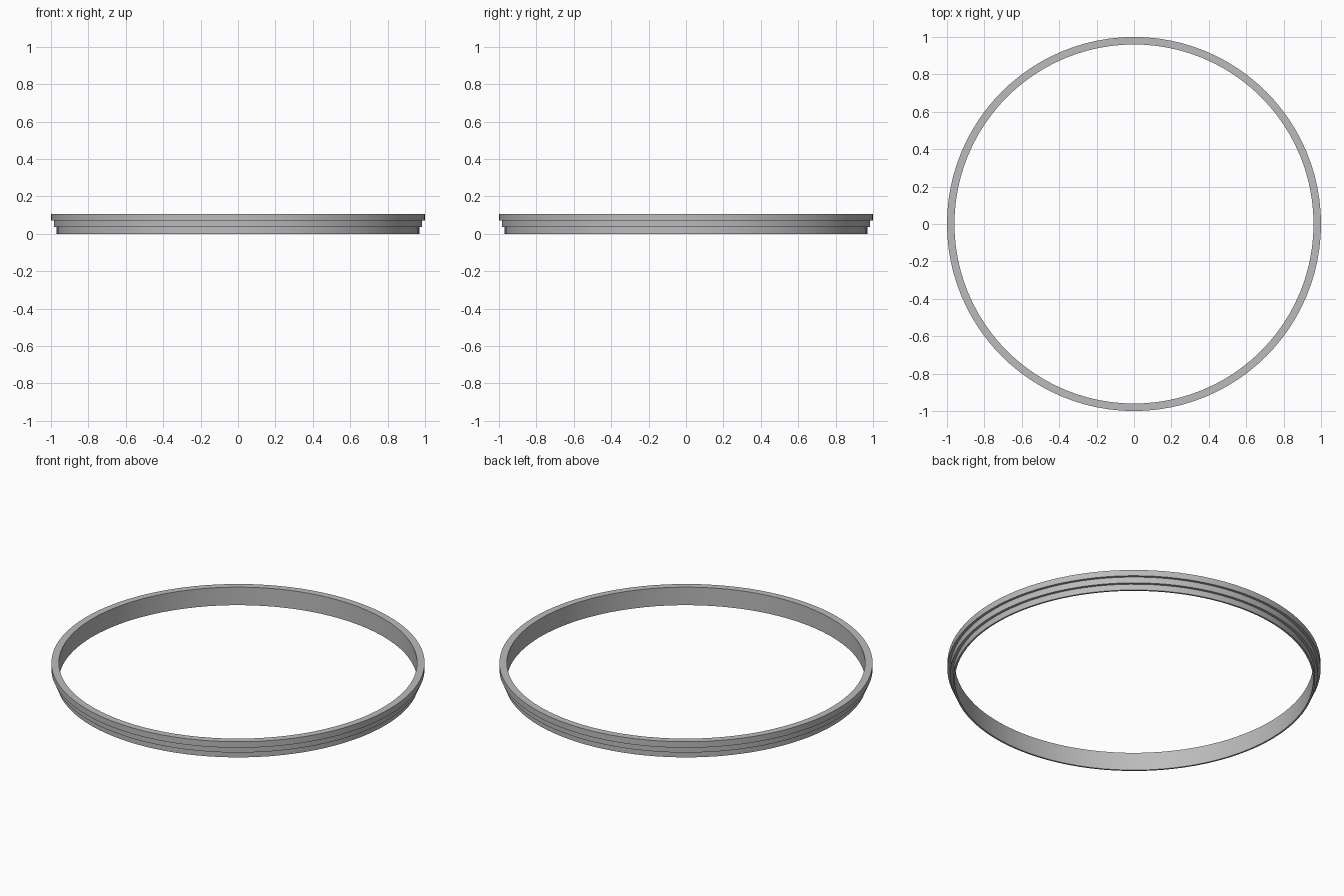
import bpy
import bmesh
from math import cos, sin, tau, radians

cube = bpy.data.objects.get("Cube")
if cube:
    bpy.data.objects.remove(cube, do_unlink=True)

SEGMENTS = 96
INNER = 0.96
STEP = 0.0355
STEP_RADII = (0.97, 0.985, 1.0)

# Plain grey material
grey = bpy.data.materials.new("grey")
grey.use_nodes = True
colour = (0.5, 0.5, 0.5, 1)
grey.diffuse_color = colour
grey.node_tree.nodes["Principled BSDF"].inputs["Base Color"].default_value = colour

# Closed cross-section: straight inner wall, stepped outer wall
profile = [(INNER, 0)]
for i, radius in enumerate(STEP_RADII):
    profile += [(radius, i * STEP), (radius, (i + 1) * STEP)]
profile.append((INNER, len(STEP_RADII) * STEP))

# Sweep the cross-section around the vertical axis
bm = bmesh.new()
loops = []
for s in range(SEGMENTS):
    a = tau * s / SEGMENTS
    loops.append([bm.verts.new((r * cos(a), r * sin(a), z)) for r, z in profile])
for s, loop in enumerate(loops):
    following = loops[(s + 1) % SEGMENTS]
    for k in range(len(profile)):
        n = (k + 1) % len(profile)
        bm.faces.new((loop[k], following[k], following[n], loop[n]))
bmesh.ops.recalc_face_normals(bm, faces=bm.faces)

mesh = bpy.data.meshes.new("stepped_ring")
bm.to_mesh(mesh)
bm.free()
mesh.materials.append(grey)
ring = bpy.data.objects.new("stepped_ring", mesh)
bpy.context.collection.objects.link(ring)

# Smooth walls with sharp step edges
bpy.ops.object.select_all(action="DESELECT")
ring.select_set(True)
bpy.context.view_layer.objects.active = ring
bpy.ops.object.shade_smooth_by_angle(angle=radians(30))
